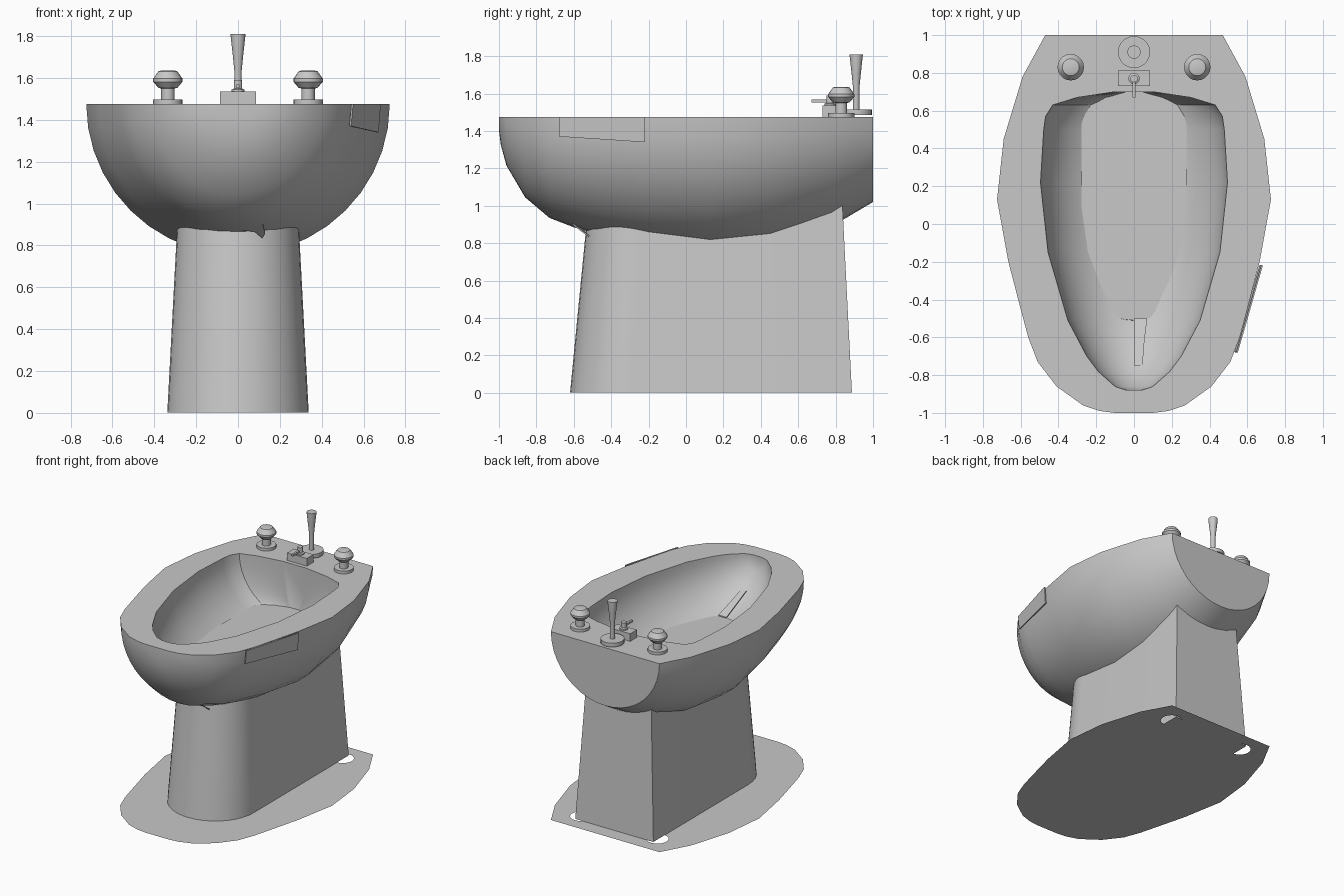
import bpy, bmesh, math
from mathutils import Vector

cube = bpy.data.objects.get("Cube")
if cube:
    bpy.data.objects.remove(cube, do_unlink=True)

RIM = 1.475

ceramic = bpy.data.materials.new("light_grey")
ceramic.use_nodes = True
grey = (0.58, 0.58, 0.58, 1)
ceramic.diffuse_color = grey
ceramic.node_tree.nodes["Principled BSDF"].inputs["Base Color"].default_value = grey


def finish(bm, name, angle=35, normals=True):
    """Turn a bmesh into a shaded object."""
    if normals:
        bmesh.ops.recalc_face_normals(bm, faces=bm.faces)
    mesh = bpy.data.meshes.new(name)
    bm.to_mesh(mesh)
    bm.free()
    mesh.materials.append(ceramic)
    obj = bpy.data.objects.new(name, mesh)
    bpy.context.collection.objects.link(obj)
    bpy.ops.object.select_all(action="DESELECT")
    obj.select_set(True)
    bpy.context.view_layer.objects.active = obj
    bpy.ops.object.shade_smooth_by_angle(angle=math.radians(angle))
    return obj


def skin(bm, rings, closed=True):
    """Join rings of points with quads and cap both ends."""
    rows = [[bm.verts.new(p) for p in ring] for ring in rings]
    count = len(rows[0])
    for a, b in zip(rows, rows[1:]):
        for i in range(count if closed else count - 1):
            j = (i + 1) % count
            bm.faces.new((a[i], a[j], b[j], b[i]))
    bm.faces.new(rows[0])
    bm.faces.new(rows[-1])


def circle(x, y, z, r, n=20):
    return [Vector((x + r * math.cos(math.tau * i / n),
                    y + r * math.sin(math.tau * i / n), z)) for i in range(n)]


def lathe(name, x, y, profile):
    bm = bmesh.new()
    skin(bm, [circle(x, y, z, r) for r, z in profile])
    return finish(bm, name)


def hull_sections(stations, n=20):
    """Half-ellipse sections hanging from the rim."""
    return [[Vector((w * math.cos(math.pi * i / n), y,
                     RIM - d * math.sin(math.pi * i / n)))
             for i in range(n + 1)] for y, w, d in stations]


def box(name, x, y, z):
    bm = bmesh.new()
    skin(bm, [[(x[0], y[0], h), (x[1], y[0], h), (x[1], y[1], h), (x[0], y[1], h)]
              for h in z])
    return finish(bm, name)


def plate(name, points, offset):
    """A thin plate from one polygon, thickened along offset."""
    bm = bmesh.new()
    skin(bm, [points, [Vector(p) + Vector(offset) for p in points]])
    return finish(bm, name)


# Bowl: outer hull and basin as (y, half width, depth), joined by a flat rim
outer = [(-1, .1, .07), (-.99, .18, .15), (-.96, .27, .26), (-.86, .41, .43),
         (-.73, .51, .54), (-.6, .56, .59), (-.45, .6, .635), (-.2, .665, .685),
         (.13, .725, .72), (.45, .69, .69), (.78, .59, .585), (1, .47, .455)]
basin = [(-.88, .04, .04), (-.86, .1, .11), (-.78, .19, .21), (-.7, .25, .27),
         (-.51, .35, .355), (-.15, .455, .41), (.22, .495, .43), (.5, .478, .43),
         (.57, .468, .42), (.63, .43, .41), (.67, .3, .4), (.7, .1, .38)]
bm = bmesh.new()
skin(bm, hull_sections(outer), closed=False)
skin(bm, hull_sections(basin), closed=False)
bmesh.ops.triangle_fill(bm, use_beauty=True,
                        edges=[e for e in bm.edges if e.is_boundary],
                        normal=(0, 0, 1))
finish(bm, "bowl", 32)


# Pedestal: rounded front, square back, tapering upward
def pedestal_ring(z, half, back, straight, front, n=18):
    ring = [Vector((half * math.cos(math.pi * i / n),
                    straight - (straight - front) * math.sin(math.pi * i / n), z))
            for i in range(n + 1)]
    return ring + [Vector((-half, back, z)), Vector((half, back, z))]


bm = bmesh.new()
skin(bm, [pedestal_ring(.001, .338, .887, -.29, -.62),
          pedestal_ring(1.13, .278, .83, -.235, -.51)])
finish(bm, "pedestal")

# Floor sheet with two fixing holes
bm = bmesh.new()
right = [(w, y, 0) for y, w, d in outer]
outline = right + [(-x, y, z) for x, y, z in reversed(right)]
for loop in (outline, circle(.33, .825, 0, .08), circle(-.33, .825, 0, .08)):
    verts = [bm.verts.new(p) for p in loop]
    for a, b in zip(verts, verts[1:] + verts[:1]):
        bm.edges.new((a, b))
bmesh.ops.triangle_fill(bm, use_beauty=True, edges=bm.edges[:], normal=(0, 0, 1))
finish(bm, "floor_sheet", normals=False)

# Taps
for side, x in (("left", .335), ("right", -.335)):
    lathe(side + "_tap", x, .83,
          [(.07, RIM), (.07, 1.497), (.032, 1.497), (.032, 1.55), (.045, 1.553),
           (.07, 1.582), (.07, 1.597), (.045, 1.632), (.035, 1.635)])

# Lever with its round foot
lathe("lever_foot", 0, .91, [(.085, RIM + .01), (.085, 1.515)])
lathe("lever", 0, .91, [(.017, 1.51), (.017, 1.63), (.024, 1.7), (.035, 1.8), (.035, 1.81)])

# Spout block, swivel and thin nozzle
box("spout_block", (-.085, .085), (.73, .812), (RIM, 1.535))
lathe("spout_swivel", 0, .77, [(.03, 1.53), (.03, 1.545), (.02, 1.55), (.02, 1.59)])
box("spout_nozzle", (-.008, .008), (.67, .77), (1.552, 1.568))

# Small plates on the hull and in the basin
plate("side_plate", [(.55, -.68, RIM), (.682, -.22, RIM),
                     (.672, -.22, 1.34), (.54, -.68, 1.37)], (-.008, .002, 0))
plate("basin_plate", [(0, -.75, 1.255), (.045, -.75, 1.255), (.055, -.62, 1.195),
                      (.07, -.5, 1.14), (0, -.5, 1.14), (0, -.62, 1.195)], (0, 0, -.008))
plate("underside_plate", [(0, -.645, .925), (.11, -.66, .94), (.13, -.55, .855),
                          (.115, -.52, .835), (.08, -.55, .865), (0, -.56, .875)],
      (0, .004, .006))
